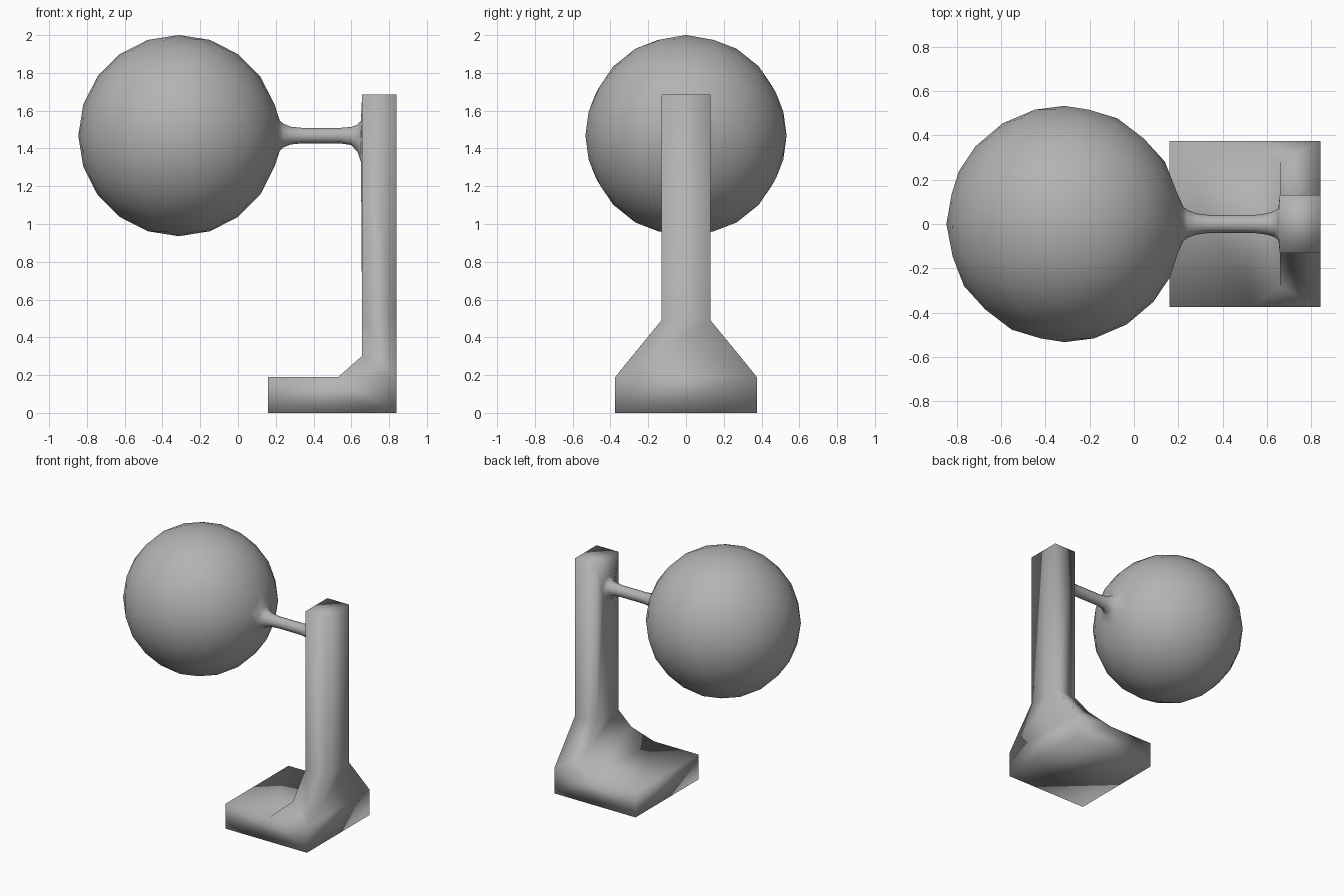
import bpy, bmesh, math
from mathutils import Matrix, Vector

if "Cube" in bpy.data.objects:
    bpy.data.objects.remove(bpy.data.objects["Cube"])

AXIS_Z = 1.468
bm = bmesh.new()


def stitch(loop_a, loop_b):
    """Join two loops around the arm axis with triangles, matched by angle."""
    def angle(v):
        return math.atan2(v.co.z - AXIS_Z, v.co.y) % (2 * math.pi)
    a = sorted(loop_a, key=angle)
    b = sorted(loop_b, key=angle)
    i = j = 0
    while i < len(a) or j < len(b):
        next_a = angle(a[(i + 1) % len(a)]) + (2 * math.pi if i + 1 >= len(a) else 0)
        next_b = angle(b[(j + 1) % len(b)]) + (2 * math.pi if j + 1 >= len(b) else 0)
        va, vb = a[i % len(a)], b[j % len(b)]
        if j >= len(b) or (i < len(a) and next_a <= next_b):
            i += 1
            bm.faces.new((va, vb, a[i % len(a)]))
        else:
            j += 1
            bm.faces.new((va, vb, b[j % len(b)]))


# ball: low-poly icosphere with its five-fold axis along y, opened at the arm
turn = Matrix.Translation((-0.313, 0, AXIS_Z)) @ Matrix.Rotation(math.radians(90), 4, 'X')
bmesh.ops.create_icosphere(bm, subdivisions=3, radius=0.5325, matrix=turn)
tip = min(bm.verts, key=lambda v: (v.co - Vector((0.22, 0, AXIS_Z))).length)
ball_hole = [e.other_vert(tip) for e in tip.link_edges]
bmesh.ops.delete(bm, geom=[tip], context='VERTS')

# stand: half outline (x, half width, z), mirrored in y and bridged
outline = [
    (0.16, 0.375, 0), (0.84, 0.375, 0), (0.84, 0.375, 0.19),
    (0.84, 0.13, 0.49), (0.84, 0.13, 1.685), (0.657, 0.13, 1.685),
    (0.657, 0.13, 0.49), (0.657, 0.284, 0.302), (0.53, 0.375, 0.19),
    (0.16, 0.375, 0.19),
]
side_faces = [(0, 1, 2, 8, 9), (2, 3, 6, 7, 8), (3, 4, 5, 6)]
halves = [[bm.verts.new((x, s * y, z)) for x, y, z in outline] for s in (-1, 1)]
for half in halves:
    for face in side_faces:
        bm.faces.new([half[i] for i in face])
n = len(outline)
for i in range(n):
    if i != 5:  # the post face that carries the arm stays open
        j = (i + 1) % n
        bm.faces.new((halves[0][i], halves[0][j], halves[1][j], halves[1][i]))
post_hole = [half[i] for half in halves for i in (5, 6)]

# arm: lofted rod flaring at both ends (x, half width, rise, drop)
rings = [
    (0.221, 0.08, 0.08, 0.08), (0.24, 0.063, 0.063, 0.063),
    (0.28, 0.048, 0.047, 0.047), (0.34, 0.04, 0.041, 0.041),
    (0.54, 0.04, 0.041, 0.041), (0.60, 0.048, 0.046, 0.05),
    (0.632, 0.058, 0.058, 0.085), (0.651, 0.072, 0.078, 0.14),
]
sides = 12
loops = []
for x, w, up, down in rings:
    loop = []
    for k in range(sides):
        a = 2 * math.pi * k / sides
        s = math.sin(a)
        loop.append(bm.verts.new((x, w * math.cos(a), AXIS_Z + s * (up if s > 0 else down))))
    loops.append(loop)
for a, b in zip(loops, loops[1:]):
    for k in range(sides):
        m = (k + 1) % sides
        bm.faces.new((a[k], a[m], b[m], b[k]))
stitch(ball_hole, loops[0])
stitch(post_hole, loops[-1])

# one smooth, continuous surface in a darker grey
bmesh.ops.recalc_face_normals(bm, faces=bm.faces)
mesh = bpy.data.meshes.new("ball_on_stand")
bm.to_mesh(mesh)
bm.free()
mesh.shade_smooth()
grey = bpy.data.materials.new("dark_grey")
grey.diffuse_color = (0.45, 0.45, 0.45, 1)
grey.use_nodes = True
grey.node_tree.nodes["Principled BSDF"].inputs["Base Color"].default_value = grey.diffuse_color
mesh.materials.append(grey)
obj = bpy.data.objects.new("ball_on_stand", mesh)
bpy.context.collection.objects.link(obj)
